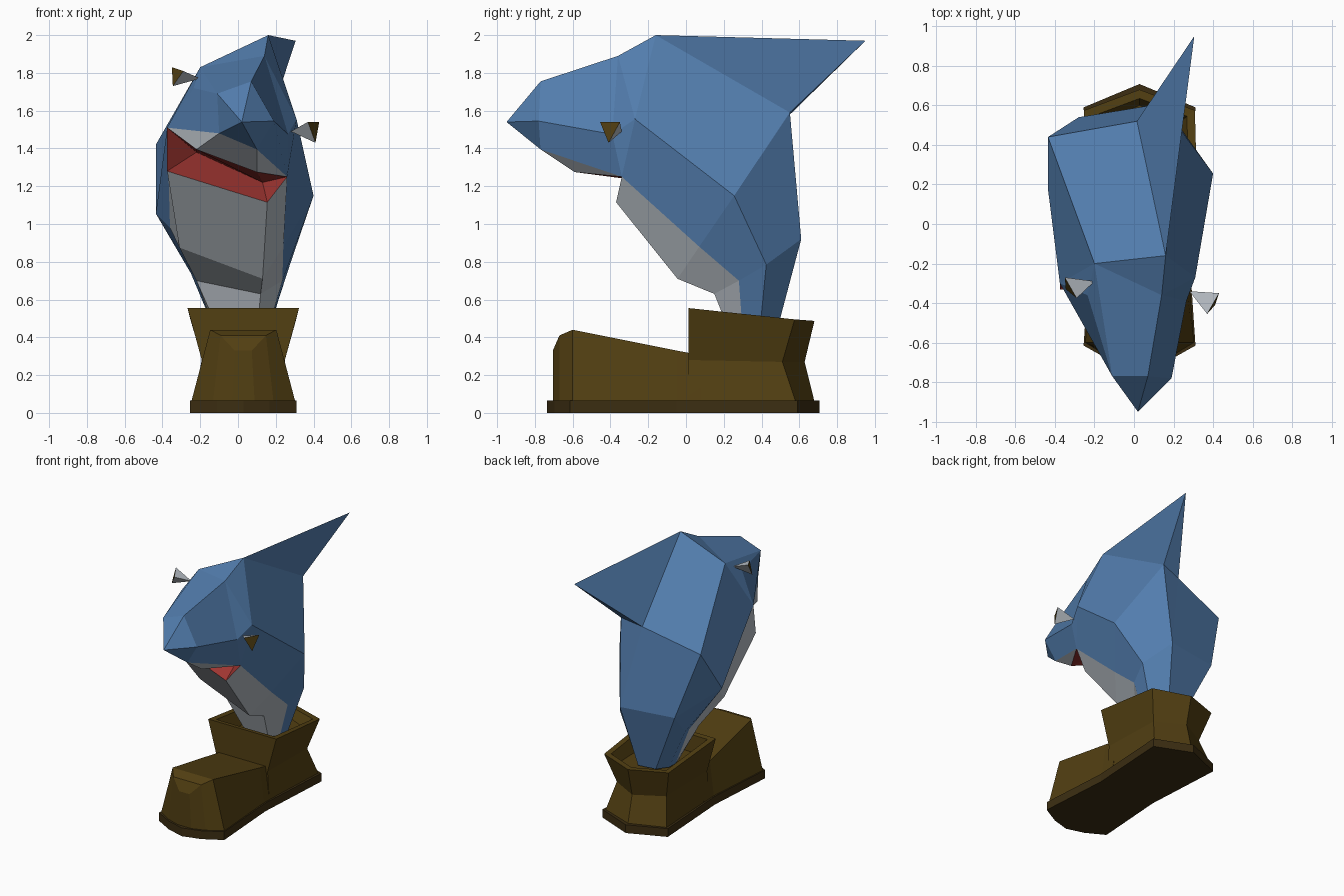
import bpy, bmesh

if "Cube" in bpy.data.objects:
    bpy.data.objects.remove(bpy.data.objects["Cube"])

def material(name, rgb):
    m = bpy.data.materials.new(name)
    m.diffuse_color = (*rgb, 1)
    m.use_nodes = True
    m.node_tree.nodes["Principled BSDF"].inputs["Base Color"].default_value = m.diffuse_color
    return m

BLUE = material("skin blue", (0.085, 0.205, 0.42))
WHITE = material("belly grey", (0.46, 0.50, 0.54))
RED = material("mouth red", (0.34, 0.035, 0.03))
BROWN = material("leather brown", (0.085, 0.050, 0.006))
DARK = material("sole brown", (0.045, 0.027, 0.006))

def make(name, coords, groups):
    """groups: list of (material, faces given as index tuples)"""
    me = bpy.data.meshes.new(name)
    bm = bmesh.new()
    vs = [bm.verts.new(c) for c in coords]
    for i, (mat, faces) in enumerate(groups):
        me.materials.append(mat)
        for f in faces:
            bm.faces.new([vs[k] for k in f]).material_index = i
    bmesh.ops.recalc_face_normals(bm, faces=bm.faces)
    bm.to_mesh(me)
    bm.free()
    ob = bpy.data.objects.new(name, me)
    bpy.context.collection.objects.link(ob)
    return ob

def loft(name, rings, mat):
    n = len(rings[0])
    coords = [p for r in rings for p in r]
    faces = [(a * n + i, a * n + (i + 1) % n, (a + 1) * n + (i + 1) % n, (a + 1) * n + i)
             for a in range(len(rings) - 1) for i in range(n)]
    faces.append(tuple(range(n)))
    faces.append(tuple(range(len(coords) - n, len(coords))))
    return make(name, coords, [(mat, faces)])

# Shark: corner points of the nose, crown and dorsal fin
P = dict(A=(0.02, -0.95, 1.54), B=(0.07, -0.77, 1.755), C=(0.19, -0.78, 1.545),
         D=(-0.11, -0.77, 1.69), G=(0.14, -0.36, 1.89), E=(0.16, -0.16, 2.0),
         F=(-0.20, -0.20, 1.83), S=(0.31, -0.27, 1.555), Cc=(0.265, -0.39, 1.475),
         Dc=(-0.235, -0.36, 1.72), H=(0.305, 0.95, 1.97),
         P1=(0.015, 0.52, 1.55), P2=(0.18, 0.55, 1.59))
# Flanks and back
P.update(I=(0.40, 0.255, 1.15), J=(0.275, 0.425, 0.785), K=(0.147, 0.61, 0.92),
         L=(-0.28, 0.54, 0.92), T=(-0.435, 0.44, 1.42), U=(-0.435, 0.175, 1.055),
         JL=(-0.25, 0.37, 0.74))
# Jaws and mouth cavity
P.update(OR=(0.10, -0.77, 1.395), OL=(-0.10, -0.75, 1.48), NR=(0.10, -0.59, 1.275),
         NL=(-0.22, -0.57, 1.395), MR=(0.26, -0.34, 1.25), V=(-0.375, -0.30, 1.51),
         WR=(0.155, -0.37, 1.115), WL=(-0.375, -0.33, 1.28),
         QR=(0.13, -0.17, 1.22), QL=(-0.22, -0.14, 1.38))
# Belly
P.update(Y=(0.24, 0.07, 0.88), Z=(0.235, 0.28, 0.70), YL=(-0.36, 0.10, 0.98),
         ZL=(-0.225, 0.28, 0.72), XR=(0.13, -0.045, 0.71), XL=(-0.31, -0.03, 0.875),
         X2R=(0.12, 0.15, 0.63), X2L=(-0.22, 0.15, 0.70))
# Lower end inside the boot
P.update(Xb=(0.10, 0.23, 0.43), XLb=(-0.10, 0.23, 0.43), Zb=(0.155, 0.30, 0.43),
         ZLb=(-0.12, 0.30, 0.43), Jb=(0.16, 0.39, 0.43), JLb=(-0.12, 0.38, 0.43),
         Kb=(0.08, 0.48, 0.43), Lb=(-0.06, 0.46, 0.43))
names = list(P)

def parse(text):
    return [tuple(names.index(w) for w in f.split()) for f in text.split(",")]

# Faces by region
nose = parse("A D B,A B C,A C OR,A OR OL,A OL D")
right_side = parse("B C Cc G,G Cc S,G S E,C Cc MR OR,Cc S MR,S I Y MR,E S I P2,I J Z Y,I P2 K J")
fin = parse("E P2 H,H P2 P1,E H P1")
left_side = parse("D B G F,G E F,E F T P1,F Dc D,Dc F V,D Dc V OL,F T U V,V U YL,U JL ZL YL")
back = parse("T L U,U L JL,P1 P2 K,P1 K L T")
tail = parse("J Jb Zb Z,K Kb Jb J,L Lb Kb K,JL JLb Lb L,ZL ZLb JLb JL,Xb Zb Jb Kb Lb JLb ZLb XLb")
upper_jaw = parse("OR NR MR,OL OR NR NL,OL NL V")
belly = parse("MR WR XR Y,WR WL XL XR,V YL XL WL,Y Z X2R XR,XL X2L ZL YL,XR X2R X2L XL")
lower_belly = parse("X2R Z Zb Xb,X2L XLb ZLb ZL,X2R Xb XLb X2L")
mouth = parse("V WL QL,MR WR QR,WL WR QR QL,NL NR QR QL,V NL QL,MR NR QR")
make("shark_body", list(P.values()),
     [(BLUE, nose + right_side + fin + left_side + back + tail),
      (WHITE, upper_jaw + belly + lower_belly), (RED, mouth)])

# Eyes: small three-sided cones with a dark flat end
def eye(name, apex, base):
    make(name, [apex] + base, [(WHITE, [(0, 1, 2), (0, 2, 3), (0, 3, 1)]), (BROWN, [(1, 2, 3)])])

eye("right_eye", (0.28, -0.34, 1.49), [(0.37, -0.455, 1.54), (0.43, -0.35, 1.54), (0.41, -0.41, 1.43)])
eye("left_eye", (-0.20, -0.29, 1.77), [(-0.29, -0.375, 1.81), (-0.35, -0.27, 1.83), (-0.345, -0.33, 1.73)])

# Boot, mirrored about its own centre line
CX = 0.028

def mirrored(half):
    """half outline (half width, y, z) from front to back -> closed ring"""
    right = [(CX + w, y, z) for w, y, z in half]
    left = [(CX - w, y, z) for w, y, z in reversed(half) if w > 0]
    return right + left

# Sole with a slight waist
outline = [(0, -0.735), (0.14, -0.695), (0.283, -0.615), (0.245, -0.05), (0.283, 0.59), (0, 0.708)]
loft("sole", [mirrored([(w, y, z) for w, y in outline]) for z in (0, 0.065)], DARK)

# Toe: cross-sections along y as (y, bottom half width, top half width, top height)
sections = [(-0.705, 0.06, 0.045, 0.33), (-0.67, 0.16, 0.12, 0.41), (-0.60, 0.275, 0.175, 0.44),
            (-0.05, 0.235, 0.20, 0.33), (0.08, 0.24, 0.205, 0.305)]
loft("toe", [[(CX - b, y, 0.06), (CX + b, y, 0.06), (CX + t, y, z), (CX - t, y, z)]
             for y, b, t, z in sections], BROWN)

# Shaft: waisted, flared at the rim, hollow at the top
def shaft_ring(front_w, back_w, y0, y1, y2, z0, z1, z2):
    return mirrored([(front_w, y0, z0), (back_w, y1, z1), (0, y2, z2)])

loft("shaft", [shaft_ring(0.235, 0.265, 0.012, 0.58, 0.68, 0.06, 0.06, 0.06),
               shaft_ring(0.22, 0.215, 0.012, 0.51, 0.628, 0.28, 0.27, 0.27),
               shaft_ring(0.295, 0.28, 0.012, 0.575, 0.68, 0.555, 0.495, 0.487),
               shaft_ring(0.25, 0.24, 0.05, 0.545, 0.635, 0.55, 0.495, 0.487),
               shaft_ring(0.22, 0.20, 0.06, 0.51, 0.60, 0.42, 0.42, 0.42)], BROWN)
